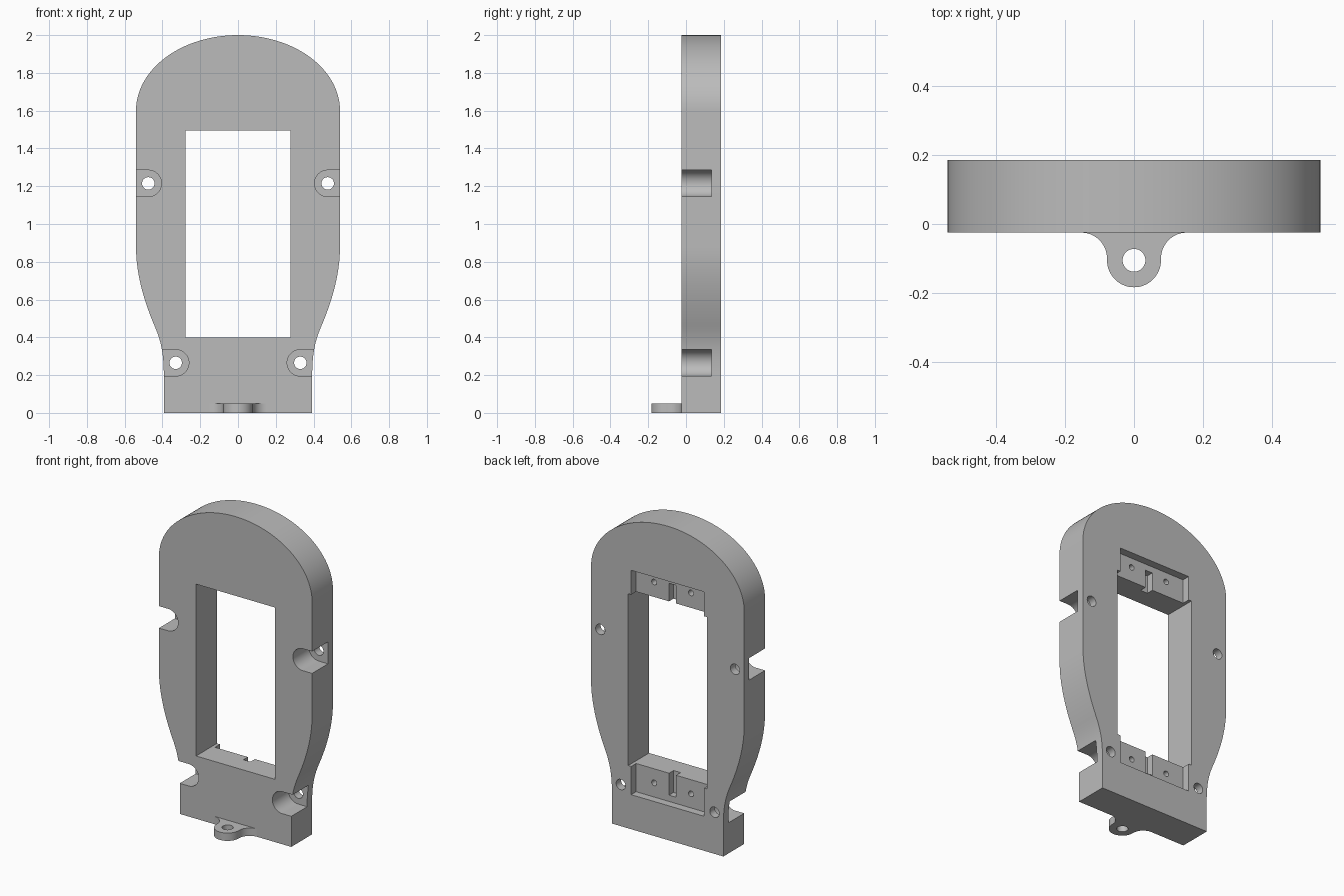
import bpy
import bmesh
from math import cos, sin, pi, radians
from mathutils import Vector
from mathutils.geometry import interpolate_bezier

cube = bpy.data.objects.get("Cube")
if cube:
    bpy.data.objects.remove(cube, do_unlink=True)

FRONT, BACK = -0.025, 0.185

grey = bpy.data.materials.new("plain grey")
grey.use_nodes = True
grey.diffuse_color = (0.5, 0.5, 0.5, 1)
grey.node_tree.nodes["Principled BSDF"].inputs["Base Color"].default_value = grey.diffuse_color


def arc(cx, cy, rx, ry, start, end, n=24):
    angles = [radians(start + (end - start) * i / n) for i in range(n + 1)]
    return [(cx + rx * cos(a), cy + ry * sin(a)) for a in angles]


def circle(cx, cy, r):
    return arc(cx, cy, r, r, 0, 360, 32)[:-1]


def rect(x0, x1, y0, y1):
    return [(x0, y0), (x1, y0), (x1, y1), (x0, y1)]


def bezier(a, b, c, d):
    pts = interpolate_bezier(*(Vector(p) for p in (a, b, c, d)), 16)
    return [(p[0], p[1]) for p in pts]


def prism(name, pts, lo, hi, along_y=True):
    """Extrude an outline along y (points are x, z) or along z (points are x, y)."""
    bm = bmesh.new()
    place = (lambda p: (p[0], lo, p[1])) if along_y else (lambda p: (p[0], p[1], lo))
    face = bm.faces.new([bm.verts.new(place(p)) for p in pts])
    new = bmesh.ops.extrude_face_region(bm, geom=[face])["geom"]
    shift = (0, hi - lo, 0) if along_y else (0, 0, hi - lo)
    bmesh.ops.translate(bm, vec=shift, verts=[v for v in new if isinstance(v, bmesh.types.BMVert)])
    bmesh.ops.recalc_face_normals(bm, faces=bm.faces)
    mesh = bpy.data.meshes.new(name)
    bm.to_mesh(mesh)
    bm.free()
    mesh.materials.append(grey)
    obj = bpy.data.objects.new(name, mesh)
    bpy.context.collection.objects.link(obj)
    return obj


def activate(obj):
    bpy.ops.object.select_all(action="DESELECT")
    obj.select_set(True)
    bpy.context.view_layer.objects.active = obj


def cut(target, cutter):
    cutter.hide_render = True
    mod = target.modifiers.new("cut", "BOOLEAN")
    mod.operation = "DIFFERENCE"
    mod.solver = "EXACT"
    mod.object = cutter
    activate(target)
    bpy.ops.object.modifier_apply(modifier=mod.name)
    bpy.data.objects.remove(cutter, do_unlink=True)


def finish(obj):
    activate(obj)
    bpy.ops.object.shade_smooth_by_angle(angle=radians(25))


# Frame plate: straight foot, S-curved waist and domed top
half = [(0.393, 0)]
half += bezier((0.393, 0.22), (0.395, 0.35), (0.42, 0.41), (0.45, 0.48))
half += bezier((0.45, 0.48), (0.495, 0.59), (0.54, 0.73), (0.54, 0.88))[1:]
half += arc(0, 1.6, 0.54, 0.4, 0, 90, 32)
outline = half + [(-x, z) for x, z in reversed(half[:-1])]
frame = prism("frame_plate", outline, FRONT, BACK)

# Window
cut(frame, prism("window_cutter", rect(-0.278, 0.278, 0.4, 1.495), -0.2, 0.4))

# Rear pockets above and below the window, with a groove and two pilot holes each
pocket_floor = BACK - 0.05
for z0, z1, g0, g1, hole_z in ((0.22, 0.45, 0.26, 0.45, 0.31),
                               (1.45, 1.65, 1.45, 1.61, 1.59)):
    cut(frame, prism("pocket_cutter", rect(-0.257, 0.257, z0, z1), pocket_floor, 0.4))
    cut(frame, prism("groove_cutter", rect(-0.025, 0.025, g0, g1), pocket_floor - 0.045, 0.39))
    for x in (-0.13, 0.13):
        cut(frame, prism("pilot_cutter", circle(x, hole_z, 0.018), 0.04, 0.38))

# Side screw slots, open to the outside, with through holes
for side in (-1, 1):
    for x, z in ((0.475, 1.215), (0.33, 0.265)):
        slot = [(0.7, z - 0.07)] + [(0.7, z + 0.07)] + arc(x, z, 0.07, 0.07, 90, 270)
        cut(frame, prism("slot_cutter", [(side * px, pz) for px, pz in slot], -0.2, 0.135))
        cut(frame, prism("screw_cutter", circle(side * x, z, 0.033), -0.3, 0.4))
finish(frame)

# Front mounting lug with filleted root and a vertical hole
right = arc(0.152, -0.1, 0.074, 0.075, 90, 180, 14)
tip = arc(0, -0.105, 0.078, 0.078, 0, -180, 32)
left = [(-x, y) for x, y in reversed(right)]
lug = prism("mounting_lug", right + tip + left, 0, 0.05, along_y=False)
cut(lug, prism("lug_hole_cutter", circle(0, -0.105, 0.033), -0.1, 0.2, along_y=False))
finish(lug)
